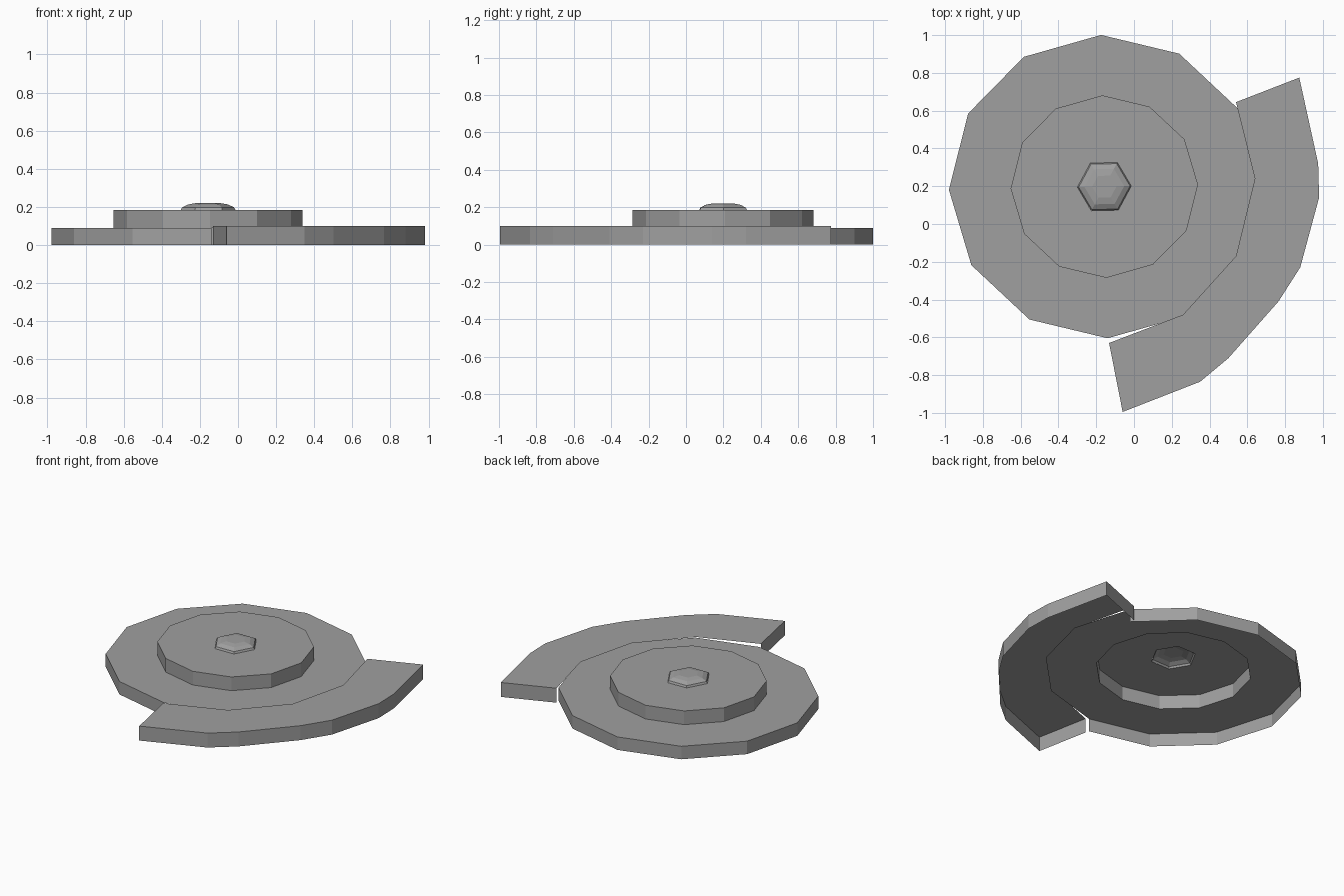
import bpy, bmesh, math

cube = bpy.data.objects.get("Cube")
if cube:
    bpy.data.objects.remove(cube, do_unlink=True)

grey = bpy.data.materials.new("plain_grey")
grey.use_nodes = True
colour = (0.35, 0.35, 0.35, 1)
grey.diffuse_color = colour
grey.node_tree.nodes["Principled BSDF"].inputs["Base Color"].default_value = colour

CX, CY = -0.157, 0.198   # shared axis of disc, hub and cap
TURN = math.radians(1.2)


def ring(bm, n, rx, ry, z, hexagonal=False):
    """Loop of n vertices; hexagonal pulls every second one onto a hexagon side."""
    loop = []
    for k in range(n):
        a = TURN + math.tau * k / n
        f = math.cos(math.pi / 6) if hexagonal and k % 2 else 1
        loop.append(bm.verts.new((CX + f * rx * math.cos(a), CY + f * ry * math.sin(a), z)))
    return loop


def bridge(bm, low, high, spans=None):
    n = len(low)
    for k in (range(n) if spans is None else spans):
        j = (k + 1) % n
        bm.faces.new((low[k], low[j], high[j], high[k]))


def finish(bm, name):
    mesh = bpy.data.meshes.new(name)
    bm.normal_update()
    bm.to_mesh(mesh)
    bm.free()
    mesh.materials.append(grey)
    obj = bpy.data.objects.new(name, mesh)
    bpy.context.collection.objects.link(obj)


# Open-bottomed disc; its rim wall stops where the crescent flange joins
bm = bmesh.new()
base = ring(bm, 12, 0.823, 0.803, 0)
rim = ring(bm, 12, 0.823, 0.803, 0.09)
hub = ring(bm, 12, 0.496, 0.483, 0.09)
bridge(bm, base, rim, range(1, 9))
bridge(bm, rim, hub)
bmesh.ops.delete(bm, geom=[v for v in bm.verts if not v.link_faces], context='VERTS')
finish(bm, "base_disc")

# Raised hub with a hexagonal opening under the cap
bm = bmesh.new()
low = ring(bm, 12, 0.496, 0.483, 0.09)
top = ring(bm, 12, 0.496, 0.483, 0.185)
opening = ring(bm, 12, 0.143, 0.146, 0.185, True)
bridge(bm, low, top)
bridge(bm, top, opening)
finish(bm, "raised_hub")

# Domed hexagonal cap
bm = bmesh.new()
loops = [ring(bm, 6, r, r * 1.02, z) for r, z in
         ((0.143, 0.185), (0.136, 0.198), (0.105, 0.213), (0.065, 0.22))]
for lower, upper in zip(loops, loops[1:]):
    bridge(bm, lower, upper)
bm.faces.new(loops[-1])
finish(bm, "hex_cap")

# Crescent flange: flat top with a skirt on the outer edge and both ends
outer = [(-0.06, -0.995), (0.35, -0.835), (0.5, -0.71), (0.765, -0.41),
         (0.88, -0.23), (0.98, 0.14), (0.975, 0.32), (0.875, 0.775)]
inner = [(0.54, 0.645), (0.64, 0.24), (0.54, -0.17), (0.26, -0.48), (-0.132, -0.63)]
bm = bmesh.new()
path = [inner[-1]] + outer + inner[:1]
low = [bm.verts.new((x, y, 0)) for x, y in path]
high = [bm.verts.new((x, y, 0.1)) for x, y in path]
bridge(bm, low, high, range(len(path) - 1))
bm.faces.new(high + [bm.verts.new((x, y, 0.1)) for x, y in inner[1:-1]])
finish(bm, "crescent_flange")
